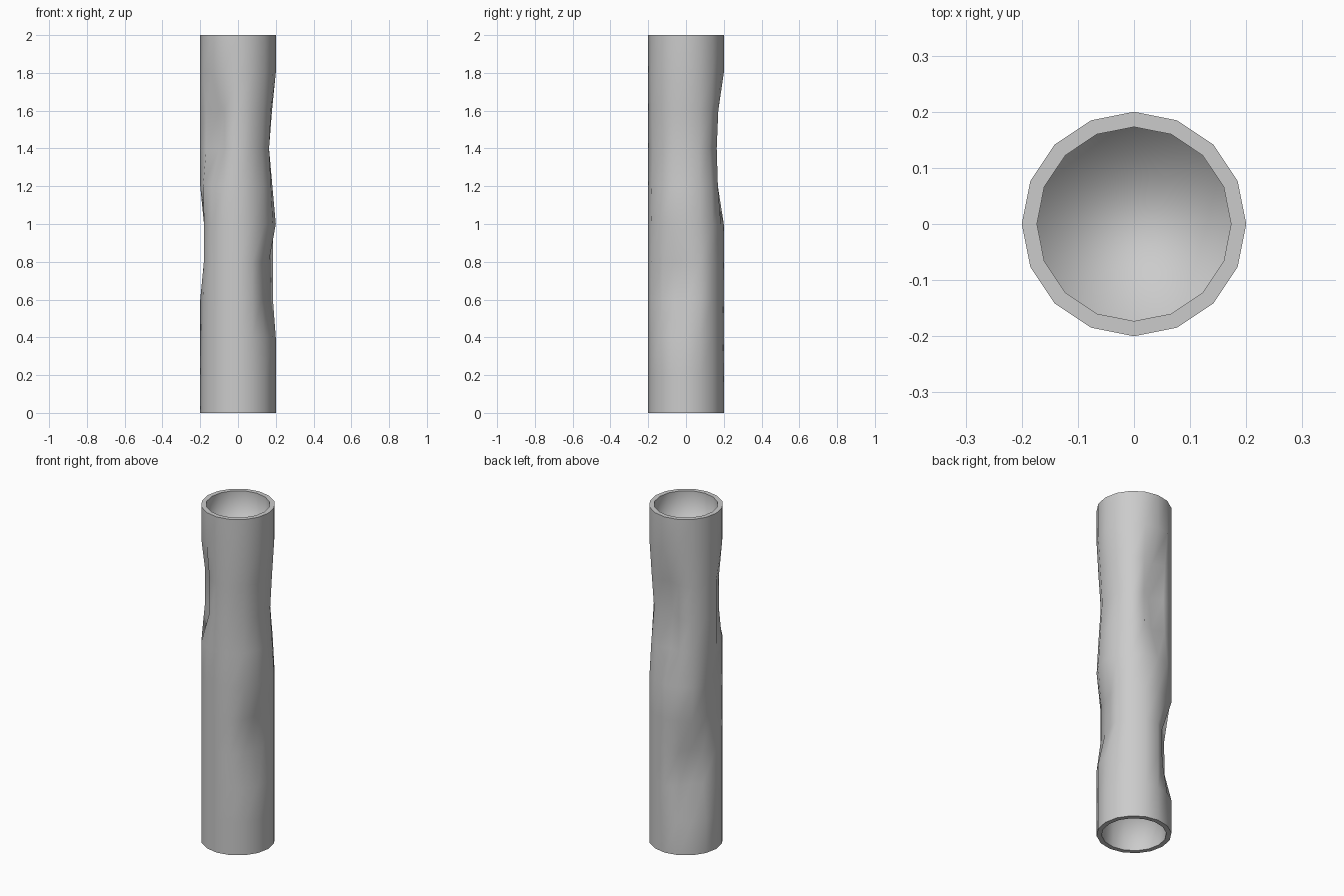
import bpy, bmesh, math

if "Cube" in bpy.data.objects:
    bpy.data.objects.remove(bpy.data.objects["Cube"])

SIDES, STEP, RINGS = 16, 0.2, 11
OUTER, INNER, RECESS = 0.2, 0.173, 0.2

# Dents: (column, side falloff left, right, {ring: depth})
DENTS = [
    (6, 0.5, 0.5, {2: 0.06, 3: 0.063}),
    (10, 0.3, 0.3, {7: 0.06, 8: 0.058}),
    (4, 0.3, 0.3, {6: 0.058, 7: 0.08, 8: 0.05}),
    (15, 0.6, 0.9, {3: 0.04, 4: 0.04}),
    (0, 0.6, 0.6, {6: 0.018, 7: 0.037, 8: 0.02}),
    (2, 0.6, 0.6, {6: 0.01, 7: 0.025, 8: 0.012}),
    (14, 0.4, 0.4, {6: 0.01, 7: 0.022, 8: 0.01}),
    (8, 0.15, 0.15, {4: 0.03, 5: 0.035}),
]

dent = {}
for col, lo, hi, rows in DENTS:
    for row, depth in rows.items():
        for off, k in ((-1, lo), (0, 1.0), (1, hi)):
            key = (row, (col + off) % SIDES)
            dent[key] = max(dent.get(key, 0), depth * k)

bm = bmesh.new()


def ring(z, radius, row=None):
    verts = []
    for i in range(SIDES):
        a = 2 * math.pi * i / SIDES
        r = radius - dent.get((row, i), 0)
        verts.append(bm.verts.new((r * math.cos(a), r * math.sin(a), z)))
    return verts


def bridge(a, b):
    for i in range(SIDES):
        j = (i + 1) % SIDES
        bm.faces.new((a[i], a[j], b[j], b[i]))


# Continuous skin: bottom recess, dented outer wall, top recess
top = STEP * (RINGS - 1)
loops = [ring(RECESS, INNER), ring(0, INNER)]
loops += [ring(r * STEP, OUTER, r) for r in range(RINGS)]
loops += [ring(top, INNER), ring(top - RECESS, INNER)]
for a, b in zip(loops, loops[1:]):
    bridge(a, b)
bm.faces.new(list(reversed(loops[0])))
bm.faces.new(loops[-1])
bmesh.ops.recalc_face_normals(bm, faces=bm.faces[:])

# Smooth wood skin with crisp rim edges only
for f in bm.faces:
    f.smooth = True
for rim in loops[1], loops[2], loops[-3], loops[-2]:
    for i in range(SIDES):
        bm.edges.get((rim[i], rim[(i + 1) % SIDES])).smooth = False

mesh = bpy.data.meshes.new("hollow_log")
bm.to_mesh(mesh)
bm.free()
bpy.context.collection.objects.link(bpy.data.objects.new("hollow_log", mesh))
